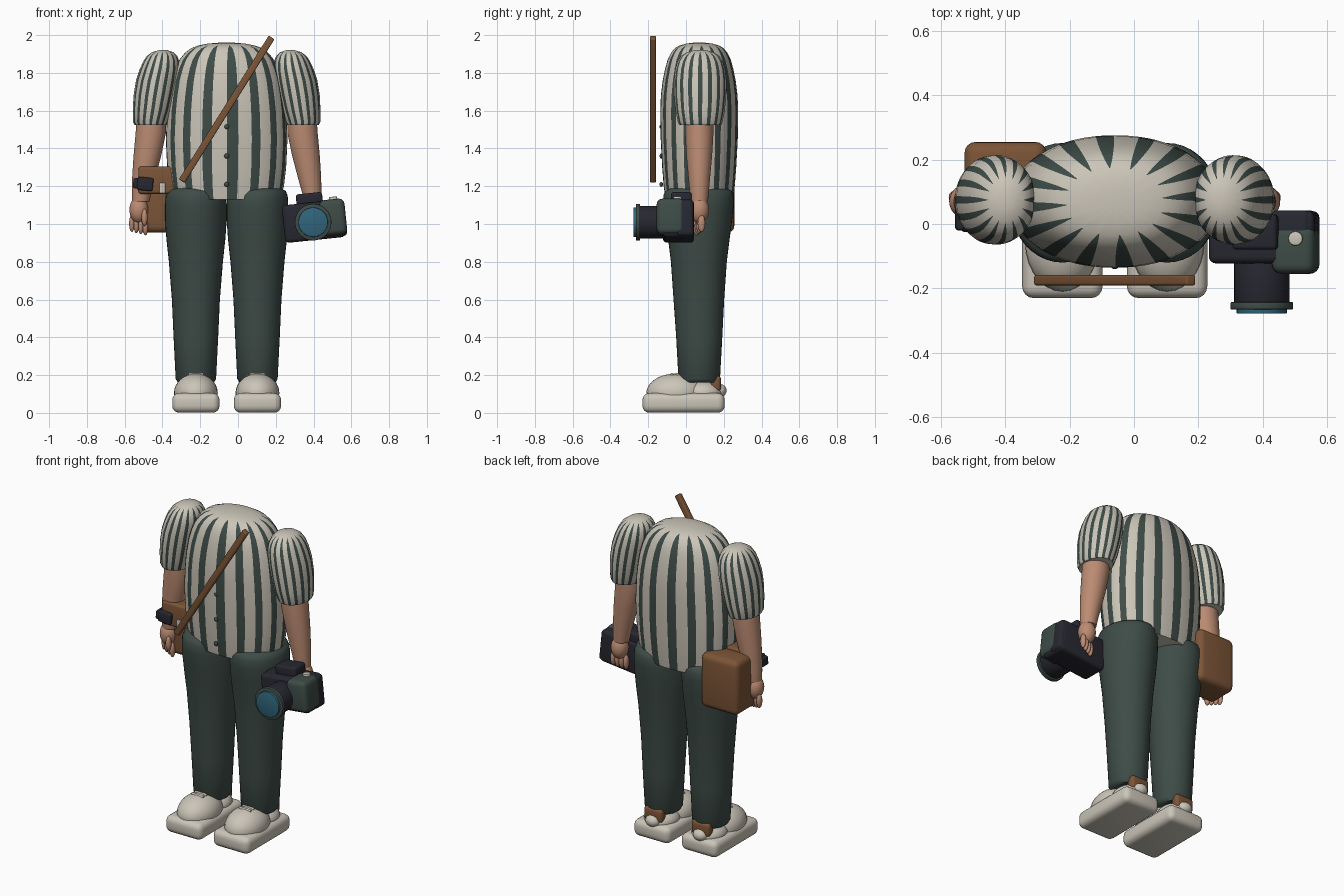
import bpy, bmesh, math
from mathutils import Matrix, Vector

if "Cube" in bpy.data.objects:
    bpy.data.objects.remove(bpy.data.objects["Cube"])

MID = -0.06     # x of the body's plane of symmetry
DEPTH = 0.07    # y of the body's core


def material(name, rgb):
    m = bpy.data.materials.new(name)
    m.use_nodes = True
    m.diffuse_color = (*rgb, 1)
    m.node_tree.nodes["Principled BSDF"].inputs["Base Color"].default_value = (*rgb, 1)
    return m


CREAM = material("cream cloth", (0.60, 0.56, 0.48))
GREEN = material("dark green cloth", (0.048, 0.072, 0.064))
SKIN = material("skin", (0.50, 0.26, 0.17))
BROWN = material("brown leather", (0.20, 0.09, 0.038))
NAVY = material("dark navy plastic", (0.02, 0.02, 0.03))
BLUE = material("blue glass", (0.03, 0.13, 0.20))


def finish(name, bm, mats, matrix=Matrix(), angle=40):
    bmesh.ops.recalc_face_normals(bm, faces=bm.faces)
    bmesh.ops.transform(bm, matrix=matrix, verts=bm.verts)
    mesh = bpy.data.meshes.new(name)
    bm.to_mesh(mesh)
    bm.free()
    for m in mats:
        mesh.materials.append(m)
    for p in mesh.polygons:
        p.use_smooth = True
    mesh.set_sharp_from_angle(angle=math.radians(angle))
    ob = bpy.data.objects.new(name, mesh)
    bpy.context.collection.objects.link(ob)
    return ob


def box(name, center, size, mat, bevel=0.02, rot=Matrix(), frame=Matrix()):
    bm = bmesh.new()
    bmesh.ops.create_cube(bm, size=1)
    bmesh.ops.scale(bm, vec=size, verts=bm.verts)
    bmesh.ops.bevel(bm, geom=bm.edges[:], offset=bevel, segments=4, profile=0.5, affect='EDGES')
    return finish(name, bm, [mat], frame @ Matrix.Translation(center) @ rot)


def ball(name, center, radii, mat, rot=Matrix()):
    bm = bmesh.new()
    bmesh.ops.create_uvsphere(bm, u_segments=28, v_segments=16, radius=1)
    bmesh.ops.scale(bm, vec=radii, verts=bm.verts)
    return finish(name, bm, [mat], Matrix.Translation(center) @ rot)


def rod(name, a, b, radius, mat, frame=Matrix(), bevel=0.003):
    a, b = Vector(a), Vector(b)
    bm = bmesh.new()
    bmesh.ops.create_cone(bm, cap_ends=True, segments=40, radius1=radius, radius2=radius,
                          depth=(b - a).length)
    rims = [e for e in bm.edges if any(len(f.verts) > 4 for f in e.link_faces)]
    bmesh.ops.bevel(bm, geom=rims, offset=bevel, segments=2, profile=0.5, affect='EDGES')
    turn = (b - a).to_track_quat('Z', 'Y').to_matrix().to_4x4()
    return finish(name, bm, [mat], frame @ Matrix.Translation((a + b) / 2) @ turn)


def loft(name, rings, mats, stripes=0, power=2.0, phase=0.0):
    """Skin rings of (x, y, z, rx, ry, stripe width); striped if asked."""
    bm = bmesh.new()
    loops = []
    for x, y, z, rx, ry, width in rings:
        if stripes:
            step = math.tau / stripes
            offsets = (-0.21 * width, 0, 0.21 * width, 0.5)
            angles = [phase + (k + o) * step for k in range(stripes) for o in offsets]
        else:
            angles = [k * math.tau / 40 for k in range(40)]
        bend = lambda v: math.copysign(abs(v) ** (2 / power), v)
        loops.append([bm.verts.new((x + rx * bend(math.sin(a)), y - ry * bend(math.cos(a)), z))
                      for a in angles])
    for i, (low, high) in enumerate(zip(loops, loops[1:])):
        n = len(low)
        for k in range(n):
            f = bm.faces.new((low[k], low[(k + 1) % n], high[(k + 1) % n], high[k]))
            f.material_index = int(bool(stripes) and k % 4 < 2 and rings[i][5] > 0.1)
    bm.faces.new(loops[0][::-1])
    bm.faces.new(loops[-1])
    return finish(name, bm, mats, angle=60)


# Shirt body with vertical stripes that taper out on the shoulders
torso = [(1.13, .285, .178, 1), (1.2, .303, .188, 1), (1.3, .315, .196, 1), (1.45, .322, .204, 1),
         (1.6, .314, .206, 1), (1.68, .304, .203, 1), (1.76, .29, .193, 1), (1.82, .272, .181, 1),
         (1.87, .25, .167, .95), (1.905, .222, .150, .85), (1.93, .19, .13, .65),
         (1.945, .15, .105, .1), (1.955, .1, .07, 0), (1.96, .04, .03, 0)]
loft("shirt_body", [(MID, DEPTH, z, rx, ry, w) for z, rx, ry, w in torso],
     [CREAM, GREEN], stripes=16, power=2.15, phase=math.radians(5))
for z in (1.21, 1.36, 1.515):
    ball("shirt_button", (MID, -0.131, z), (.013, .009, .013), GREEN)

# Limbs, mirrored about the body's middle
sleeve = [(.402, 1.525, .086, .112, 1), (.402, 1.54, .094, .118, 1), (.392, 1.6, .105, .13, 1),
          (.38, 1.68, .113, .138, 1), (.366, 1.76, .114, .139, 1), (.353, 1.82, .107, .132, 1),
          (.346, 1.86, .096, .12, .95), (.342, 1.89, .08, .1, .8), (.339, 1.91, .056, .07, .1),
          (.337, 1.92, .022, .03, 0)]
leg = [(.07, .16, .095, .1), (.07, .18, .107, .11), (.07, .4, .118, .122), (.068, .6, .127, .134),
       (.068, .8, .143, .148), (.068, .92, .156, .163), (.067, 1.02, .163, .177),
       (.066, 1.1, .163, .186), (.066, 1.15, .16, .186), (.066, 1.175, .15, .175),
       (.066, 1.192, .12, .14), (.066, 1.2, .06, .07)]
forearm = [(.455, 1.12, .046, .046), (.45, 1.17, .052, .051), (.438, 1.25, .062, .058),
           (.42, 1.36, .073, .068), (.402, 1.48, .08, .075), (.398, 1.56, .078, .074)]

for side, label in ((1, "left"), (-1, "right")):
    X = lambda d: MID + side * d
    loft(label + "_sleeve", [(X(d), .075, z, rx, ry, w) for d, z, rx, ry, w in sleeve],
         [CREAM, GREEN], stripes=16)
    loft(label + "_forearm", [(X(d), DEPTH, z, rx, ry, 1) for d, z, rx, ry in forearm], [SKIN])
    loft(label + "_trouser_leg", [(X(.163), y, z, rx, ry, 1) for y, z, rx, ry in leg], [GREEN])

    # Hand with curled fingers and a thumb
    ball(label + "_palm", (X(.465), DEPTH, 1.075), (.05, .052, .07), SKIN)
    for i in range(4):
        ball(label + "_finger", (X(.43 + .024 * i), DEPTH + .008 * i - .012, .985 + .006 * i),
             (.0145, .02, .045), SKIN)
    ball(label + "_thumb", (X(.435), .025, 1.035), (.016, .018, .045), SKIN)

    # Shoe: sole, toe, heel, leather heel tab and laces
    foot = X(.163)
    box(label + "_sole", (foot, -.013, .053), (.25, .435, .104), CREAM, .036)
    ball(label + "_shoe_upper", (foot, -.055, .105), (.116, .155, .103), CREAM)
    ball(label + "_shoe_heel", (foot, .085, .105), (.1, .11, .065), CREAM)
    box(label + "_heel_tab", (foot, .158, .155), (.125, .055, .085), BROWN, .02)
    ball(label + "_heel_cap", (foot, .175, .118), (.045, .04, .036), CREAM)
    for y in (-.075, -.045):
        rod(label + "_lace", (foot - .04, y, .203), (foot + .04, y, .203), .008, CREAM)

# Diagonal strap
start, end = Vector((-.298, -.175, 1.227)), Vector((.178, -.175, 1.988))
lean = math.atan2(end.x - start.x, end.z - start.z)
box("shoulder_strap", (start + end) / 2, (.036, .032, (end - start).length), BROWN, .007,
    Matrix.Rotation(lean, 4, 'Y'))

# Side bag with flap and clasp
box("bag_body", (-.40, .158, 1.122), (.255, .195, .335), BROWN, .035)
box("bag_flap", (-.43, .06, 1.232), (.195, .125, .145), BROWN, .015)
box("bag_clasp", (-.40, -.004, 1.19), (.032, .012, .055), CREAM, .004)

# Wrist watch
tilt = Matrix.Rotation(math.radians(6), 4, 'Y')
box("watch_case", (-.492, .0, 1.212), (.085, .05, .07), NAVY, .01, tilt)
box("watch_strap", (-.53, .025, 1.215), (.05, .09, .055), NAVY, .01, tilt)

# Hand-held camera, slightly tilted
cam = Matrix.Translation((.4, 0, 1.015)) @ Matrix.Rotation(math.radians(-6), 4, 'Y')
box("camera_body", (.0, -.04, .0), (.32, .165, .2), NAVY, .022, frame=cam)
box("camera_grip", (.105, -.08, .01), (.135, .15, .19), GREEN, .03, frame=cam)
box("camera_back_panel", (.1, -.005, .0), (.14, .09, .19), NAVY, .02, frame=cam)
box("camera_hump", (-.01, -.025, .115), (.14, .11, .07), NAVY, .014, frame=cam)
rod("shutter_button", (.115, -.045, .09), (.115, -.045, .118), .022, CREAM, cam)
rod("lens_barrel", (-.003, -.1, -.005), (-.003, -.25, -.005), .086, NAVY, cam)
rod("lens_ring", (-.003, -.243, -.005), (-.003, -.266, -.005), .097, GREEN, cam)
rod("lens_glass", (-.003, -.255, -.005), (-.003, -.279, -.005), .078, BLUE, cam)
